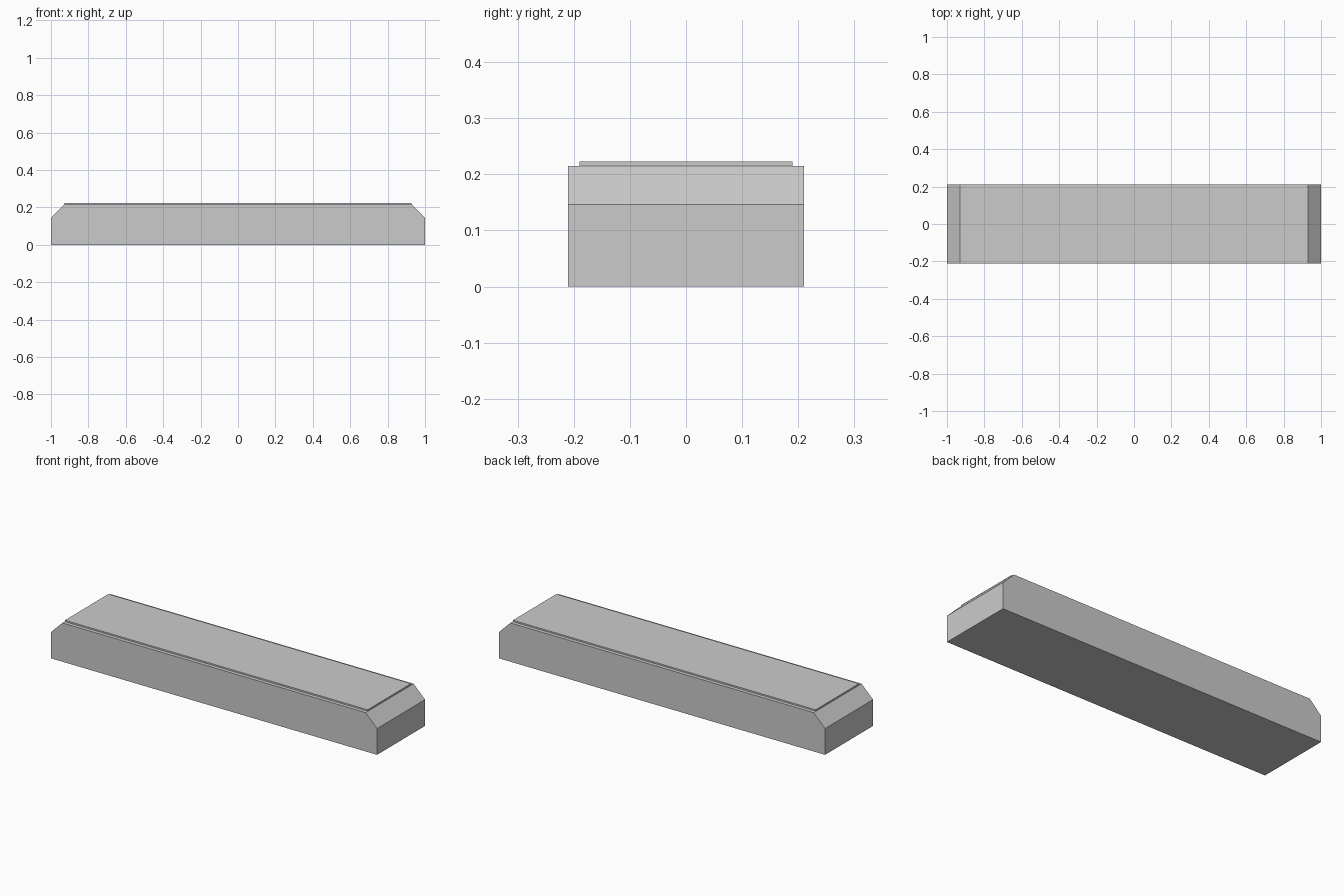
import bpy, bmesh

if "Cube" in bpy.data.objects:
    bpy.data.objects.remove(bpy.data.objects["Cube"])


def extrude_profile(name, profile, half_depth):
    """Extrude an x-z outline symmetrically along y."""
    bm = bmesh.new()
    face = bm.faces.new([bm.verts.new((x, -half_depth, z)) for x, z in profile])
    ext = bmesh.ops.extrude_face_region(bm, geom=[face])
    verts = [v for v in ext["geom"] if isinstance(v, bmesh.types.BMVert)]
    bmesh.ops.translate(bm, verts=verts, vec=(0, 2 * half_depth, 0))
    bmesh.ops.recalc_face_normals(bm, faces=bm.faces)
    mesh = bpy.data.meshes.new(name)
    bm.to_mesh(mesh)
    bm.free()
    obj = bpy.data.objects.new(name, mesh)
    bpy.context.collection.objects.link(obj)
    return obj


def mirrored(right_half):
    """Complete an outline from its right half, listed bottom to top."""
    return right_half + [(-x, z) for x, z in reversed(right_half)]


# Long bar with sloped upper ends
extrude_profile("bar_body", mirrored([(1, 0), (1, 0.146), (0.93, 0.215)]), 0.21)

# Thin raised panel on top, inset from the long edges
extrude_profile("top_panel", mirrored([(0.928, 0.215), (0.928, 0.223)]), 0.19)
